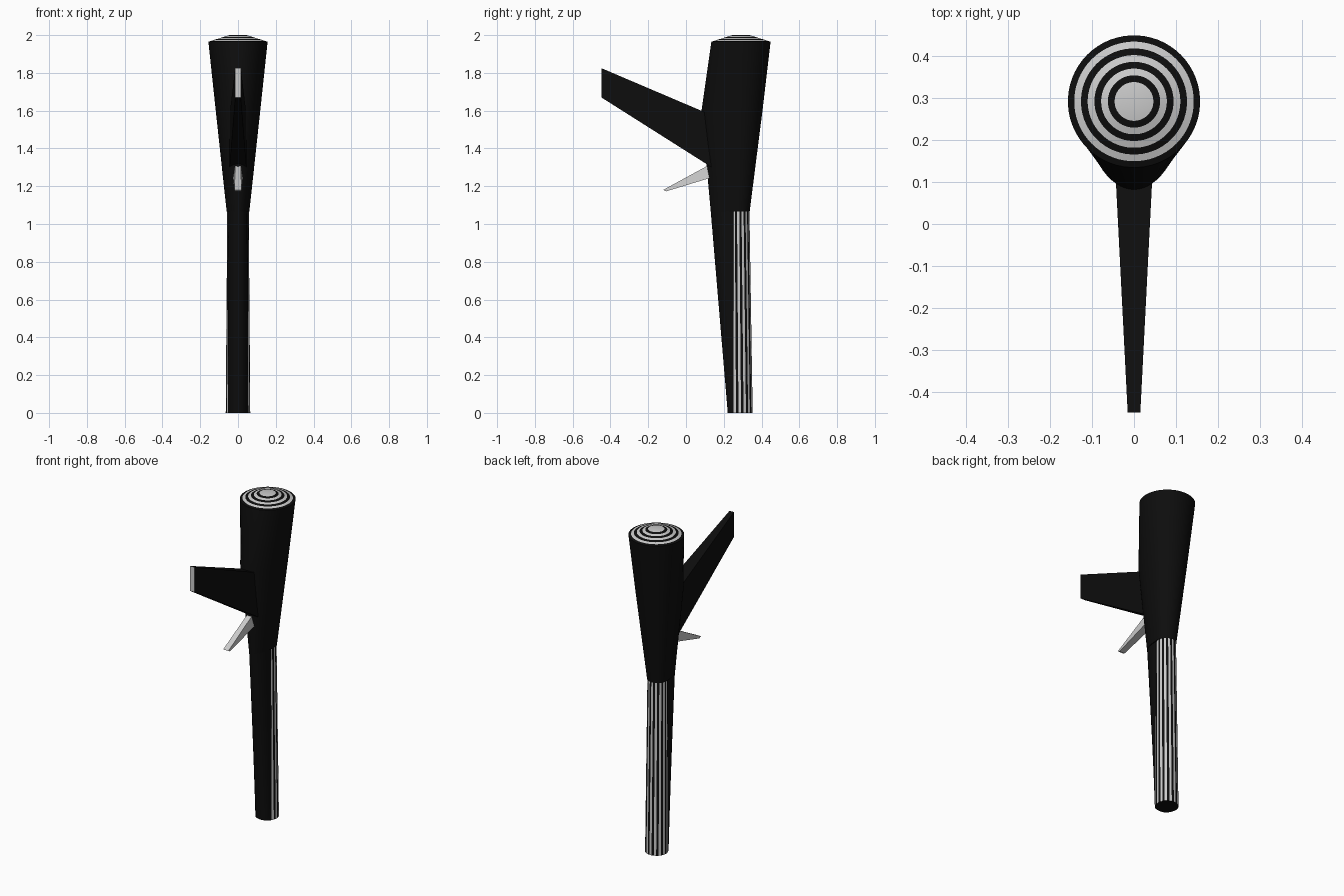
import bpy, bmesh, math

if "Cube" in bpy.data.objects:
    bpy.data.objects.remove(bpy.data.objects["Cube"])


def material(name, value):
    m = bpy.data.materials.new(name)
    m.diffuse_color = (value, value, value, 1)
    m.use_nodes = True
    m.node_tree.nodes["Principled BSDF"].inputs["Base Color"].default_value = m.diffuse_color
    return m


BLACK = material("black", 0.004)
GREY = material("light_grey", 0.8)


def loft(name, sections, pick=lambda ring, seg: 0, cap_mats=(0, 0), smooth=True):
    """Skin a stack of equal-length point rings and cap both ends."""
    bm = bmesh.new()
    rings = [[bm.verts.new(p) for p in s] for s in sections]
    n = len(rings[0])
    for r in range(len(rings) - 1):
        for i in range(n):
            j = (i + 1) % n
            f = bm.faces.new((rings[r][i], rings[r][j], rings[r + 1][j], rings[r + 1][i]))
            f.material_index = pick(r, i)
    for ring, mat in zip((rings[0], rings[-1]), cap_mats):
        bm.faces.new(ring).material_index = mat
    bmesh.ops.recalc_face_normals(bm, faces=bm.faces[:])
    me = bpy.data.meshes.new(name)
    bm.to_mesh(me)
    bm.free()
    me.materials.append(BLACK)
    me.materials.append(GREY)
    ob = bpy.data.objects.new(name, me)
    bpy.context.collection.objects.link(ob)
    if smooth:
        bpy.ops.object.select_all(action='DESELECT')
        ob.select_set(True)
        bpy.context.view_layer.objects.active = ob
        bpy.ops.object.shade_smooth_by_angle(angle=math.radians(30))
    return ob


def egg(z, cy, r, front, n=60, back=None):
    """Horizontal section: round at the back, stretched to y = front."""
    pts = []
    for i in range(n):
        a = 2 * math.pi * (i + 0.5) / n
        s = math.sin(a)
        depth = (back or r) if s > 0 else cy - front
        pts.append((r * math.cos(a), cy + depth * s, z))
    return pts


def circle(z, cy, r, n=60):
    return egg(z, cy, r, cy - r, n)


def quad(top, bottom, top_w, bottom_w):
    """Four-sided section from (y, z) points and half widths."""
    return [(-top_w, *top), (top_w, *top), (bottom_w, *bottom), (-bottom_w, *bottom)]


# Flared upper body, swelling forward where the spout joins
loft("upper_body", [egg(1.065, 0.277, 0.06, 0.131),
                    egg(1.6, 0.287, 0.118, 0.082),
                    egg(1.965, 0.291, 0.157, 0.134)])

# Striped round grip at the back
loft("striped_grip", [circle(0, 0.288, 0.065), circle(1.065, 0.279, 0.057)],
     pick=lambda r, i: (i // 2) % 2)

# Plain black front of the grip
loft("grip_front", [egg(0, 0.255, 0.054, 0.221, back=0.02),
                    egg(1.065, 0.245, 0.052, 0.131, back=0.02)])

# Shallow lid with concentric rings
radii = [0.157, 0.142, 0.126, 0.11, 0.094, 0.078, 0.062, 0.046]
loft("ringed_lid",
     [circle(1.965 + 0.035 * (0.157 - r) / 0.111, 0.291, r) for r in radii],
     pick=lambda r, i: r % 2, cap_mats=(0, 1))

# Tapered spout rising to the front, with a pale end
loft("spout", [quad((0.16, 1.566), (0.16, 1.285), 0.046, 0.046),
               quad((-0.448, 1.825), (-0.448, 1.67), 0.015, 0.015)],
     cap_mats=(0, 1), smooth=False)

# Pale pointed trigger under the spout
loft("trigger", [quad((0.13, 1.317), (0.125, 1.243), 0.016, 0.026),
                 quad((-0.12, 1.181), (-0.105, 1.173), 0.018, 0.018)],
     pick=lambda r, i: 1, cap_mats=(1, 1), smooth=False)
